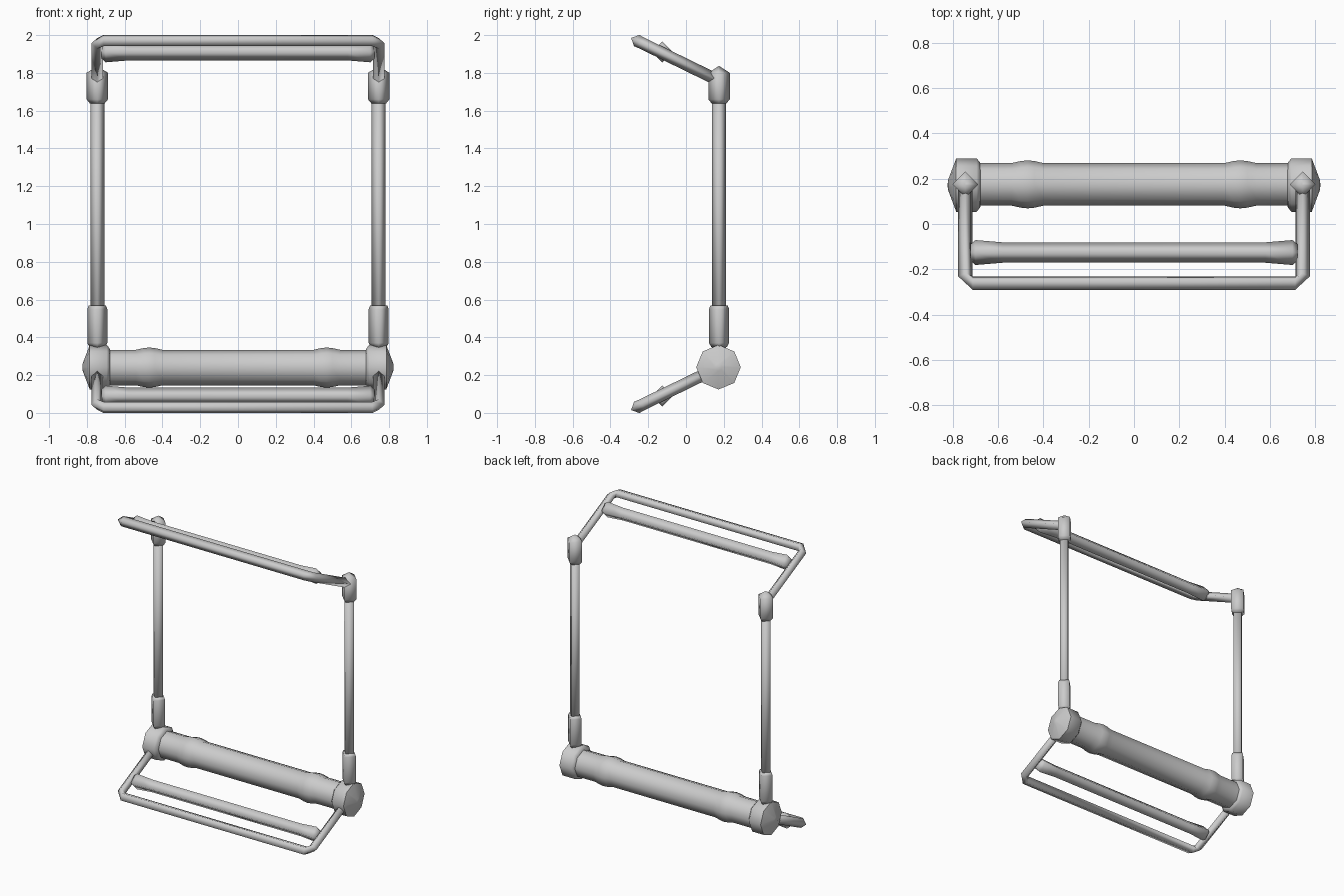
import bpy, bmesh
from math import pi, cos, sin, radians
from mathutils import Vector as V

if "Cube" in bpy.data.objects:
    bpy.data.objects.remove(bpy.data.objects["Cube"])

X, Y, Z = V((1, 0, 0)), V((0, 1, 0)), V((0, 0, 1))
POST_X, POST_Y = 0.745, 0.175


def ring(c, a, b, r, n=4):
    """Polygon ring around c in the plane of axes a and b."""
    return [c + (a * cos(2 * pi * i / n) + b * sin(2 * pi * i / n)) * r for i in range(n)]


def loft(name, rings, smooth=95):
    """Skin consecutive rings and close both ends."""
    bm = bmesh.new()
    rows = [[bm.verts.new(p) for p in rg] for rg in rings]
    n = len(rows[0])
    for r0, r1 in zip(rows, rows[1:]):
        for i in range(n):
            j = (i + 1) % n
            bm.faces.new((r0[i], r0[j], r1[j], r1[i]))
    bm.faces.new(rows[0])
    bm.faces.new(rows[-1])
    bmesh.ops.remove_doubles(bm, verts=bm.verts, dist=0.0005)
    bmesh.ops.recalc_face_normals(bm, faces=bm.faces)
    me = bpy.data.meshes.new(name)
    bm.to_mesh(me)
    bm.free()
    ob = bpy.data.objects.new(name, me)
    bpy.context.collection.objects.link(ob)
    bpy.ops.object.select_all(action='DESELECT')
    ob.select_set(True)
    bpy.context.view_layer.objects.active = ob
    bpy.ops.object.shade_smooth_by_angle(angle=radians(smooth))
    return ob


def lathe_x(name, half, y, z, n, smooth=95):
    """Symmetric turned part along x; half = (x, radius) from outside to inside."""
    prof = [(-x, r) for x, r in half] + [(x, r) for x, r in reversed(half)]
    return loft(name, [ring(V((x, y, z)), Y, Z, r, n) for x, r in prof], smooth)


def lathe_z(name, x, prof):
    """Four-sided upright part; prof = (z, radius)."""
    return loft(name, [ring(V((x, POST_Y, z)), X, Y, r) for z, r in prof])


# Thick roller with its two swellings
lathe_x("roller", [(0.72, 0.094), (0.54, 0.094), (0.50, 0.103), (0.47, 0.106),
                   (0.44, 0.103), (0.40, 0.094)], POST_Y, 0.24, 8, 50)

for side, s in (("left", -1), ("right", 1)):
    # Faceted knob at the roller end
    knob = [(0.675, 0.08), (0.68, 0.10), (0.695, 0.118), (0.785, 0.118), (0.822, 0.02), (0.823, 0.0005)]
    loft("roller_knob_" + side,
         [ring(V((s * x, POST_Y - 0.003, 0.242)), Y, Z, r, 8) for x, r in knob], 60)
    # Upright post with lower sleeve and pointed upper collar
    px = s * POST_X
    lathe_z("post_" + side, px, [(0.30, 0.037), (1.70, 0.037)])
    lathe_z("lower_sleeve_" + side, px, [(0.35, 0.042), (0.37, 0.053), (0.55, 0.053), (0.568, 0.046)])
    lathe_z("upper_collar_" + side, px, [(1.637, 0.038), (1.66, 0.057), (1.80, 0.057), (1.837, 0.0003)])


def frame(name, flip):
    """U-shaped frame: two arms and a rail, with cut outer corners."""
    r = 0.033

    def m(p):
        return V((p.x, p.y, 2 - p.z)) if flip else p
    d = V((0, 0.41, -0.2)).normalized()
    nrm = X.cross(d)
    rail = V((0, -0.261, 1.971))
    start = rail + d * 0.46
    bend = rail + d * r
    rings = [ring(start + X * POST_X, -X, nrm, r * 0.95),
             ring(bend + X * POST_X, -X, nrm, r * 0.95),
             ring(rail + X * (POST_X - r), d, nrm, r),
             ring(rail - X * (POST_X - r), d, nrm, r),
             ring(bend - X * POST_X, X, nrm, r * 0.95),
             ring(start - X * POST_X, X, nrm, r * 0.95)]
    return loft(name, [[m(p) for p in rg] for rg in rings])


# Upper and lower frames with their flared cross bars
for level, flip in (("upper", False), ("lower", True)):
    frame(level + "_frame", flip)
    lathe_x(level + "_cross_bar", [(0.722, 0.036), (0.70, 0.055), (0.58, 0.045)],
            -0.126, 0.089 if flip else 1.911, 4)
